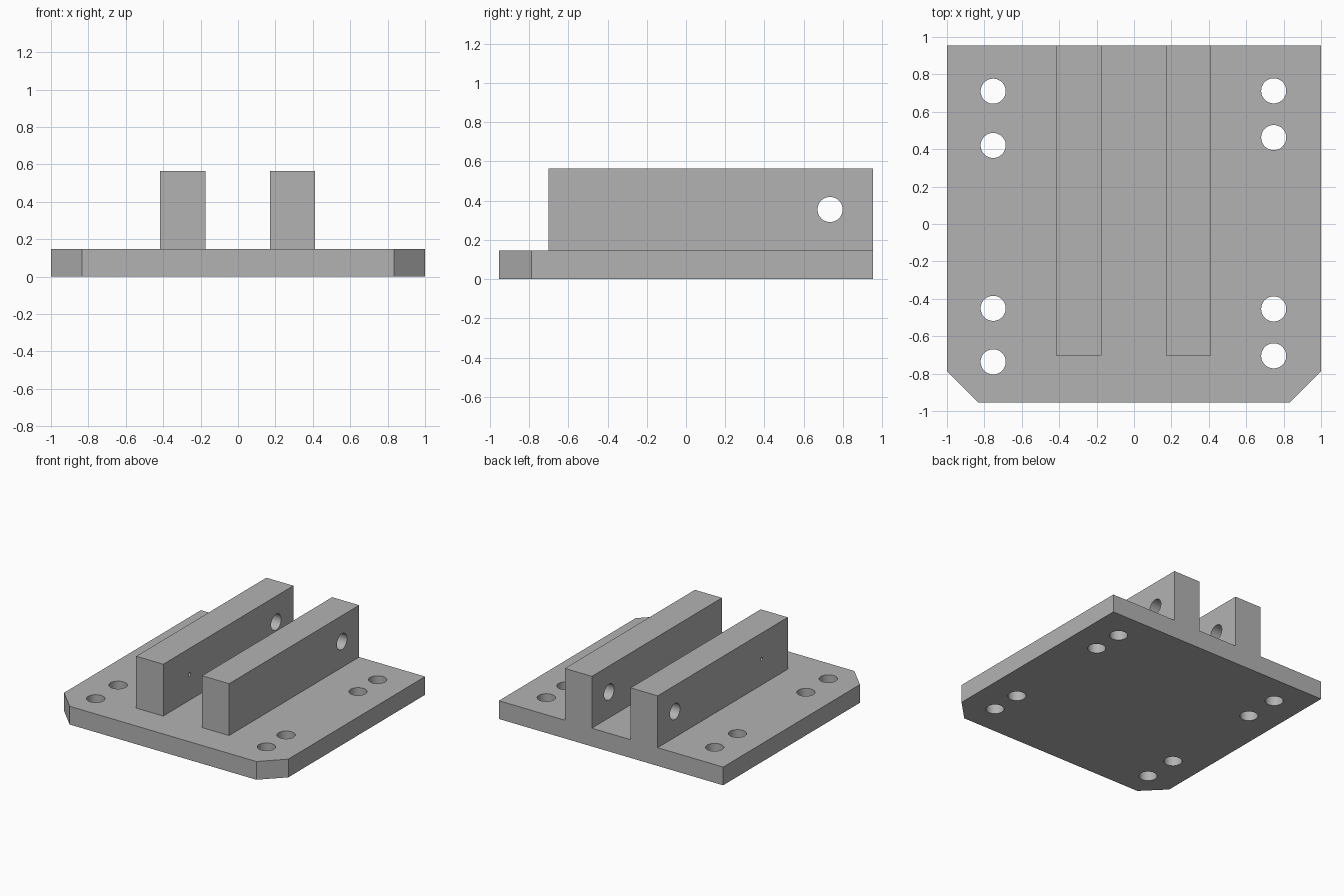
import bpy, bmesh
from math import sin, cos, pi, radians
from mathutils import Matrix

cube = bpy.data.objects.get("Cube")
if cube:
    bpy.data.objects.remove(cube, do_unlink=True)

grey = bpy.data.materials.new("machined grey")
grey.use_nodes = True
colour = (0.45, 0.45, 0.45, 1)
grey.diffuse_color = colour
grey.node_tree.nodes["Principled BSDF"].inputs["Base Color"].default_value = colour

# Maps profile (u, v) and depth w to world (w, u, v)
SIDEWAYS = Matrix(((0, 0, 1, 0), (1, 0, 0, 0), (0, 1, 0, 0), (0, 0, 0, 1)))


def prism(name, outline, low, high, matrix=Matrix()):
    """Extrude a closed outline from depth low to depth high."""
    bm = bmesh.new()
    base = bm.faces.new([bm.verts.new((u, v, low)) for u, v in outline])
    top = bmesh.ops.extrude_face_region(bm, geom=[base])["geom"]
    bmesh.ops.translate(bm, vec=(0, 0, high - low),
                        verts=[e for e in top if isinstance(e, bmesh.types.BMVert)])
    bm.transform(matrix)
    bmesh.ops.recalc_face_normals(bm, faces=bm.faces)
    mesh = bpy.data.meshes.new(name)
    bm.to_mesh(mesh)
    bm.free()
    mesh.materials.append(grey)
    obj = bpy.data.objects.new(name, mesh)
    bpy.context.collection.objects.link(obj)
    return obj


def arc(u, v, r, start=0, end=2 * pi, steps=48):
    return [(u + r * cos(start + (end - start) * i / steps),
             v + r * sin(start + (end - start) * i / steps)) for i in range(steps)]


def drill(part, outlines, low, high, matrix=Matrix()):
    """Cut each outline through the part, then smooth the hole walls."""
    bpy.context.view_layer.objects.active = part
    for outline in outlines:
        cutter = prism("cutter", outline, low, high, matrix)
        cutter.hide_render = True
        mod = part.modifiers.new("hole", "BOOLEAN")
        mod.operation, mod.solver, mod.object = "DIFFERENCE", "EXACT", cutter
        bpy.ops.object.modifier_apply(modifier=mod.name)
        bpy.data.objects.remove(cutter, do_unlink=True)
    bpy.ops.object.select_all(action="DESELECT")
    part.select_set(True)
    bpy.ops.object.shade_smooth_by_angle(angle=radians(30))


back, plate_top, rail_top = 0.955, 0.147, 0.565

# Base plate with two clipped front corners and eight bolt holes
plate = prism("base_plate", [(-1, back), (-1, -0.787), (-0.833, -back),
                             (0.833, -back), (1, -0.787), (1, back)], 0, plate_top)
bolts = [(-0.753, y) for y in (0.71, 0.42, -0.451, -0.737)]
bolts += [(0.747, y) for y in (0.712, 0.462, -0.454, -0.705)]
drill(plate, [arc(x, y, 0.067) for x, y in bolts], -0.1, 0.3)

# Side profile of the rail holes: pivot, pin hole and a slot curved about the pivot
py, pz, mid, half, r = 0.735, 0.355, 1.232, 0.062, 0.072
up, down = pi - half, pi + half
slot = arc(py, pz, mid + r, up, down, 12)
slot += arc(py + mid * cos(down), pz + mid * sin(down), r, down, down + pi, 24)
slot += arc(py, pz, mid - r, down, up, 12)
slot += arc(py + mid * cos(up), pz + mid * sin(up), r, up + pi, up + 2 * pi, 24)
holes = [arc(py, pz, 0.064), arc(-0.367, pz, 0.014, steps=24), slot]

# Two upright rails
for name, x0, x1 in (("right_rail", -0.416, -0.175), ("left_rail", 0.171, 0.412)):
    rail = prism(name, [(-0.702, plate_top), (back, plate_top),
                        (back, rail_top), (-0.702, rail_top)], x0, x1, SIDEWAYS)
    drill(rail, holes, x0 - 0.1, x1 + 0.1, SIDEWAYS)
